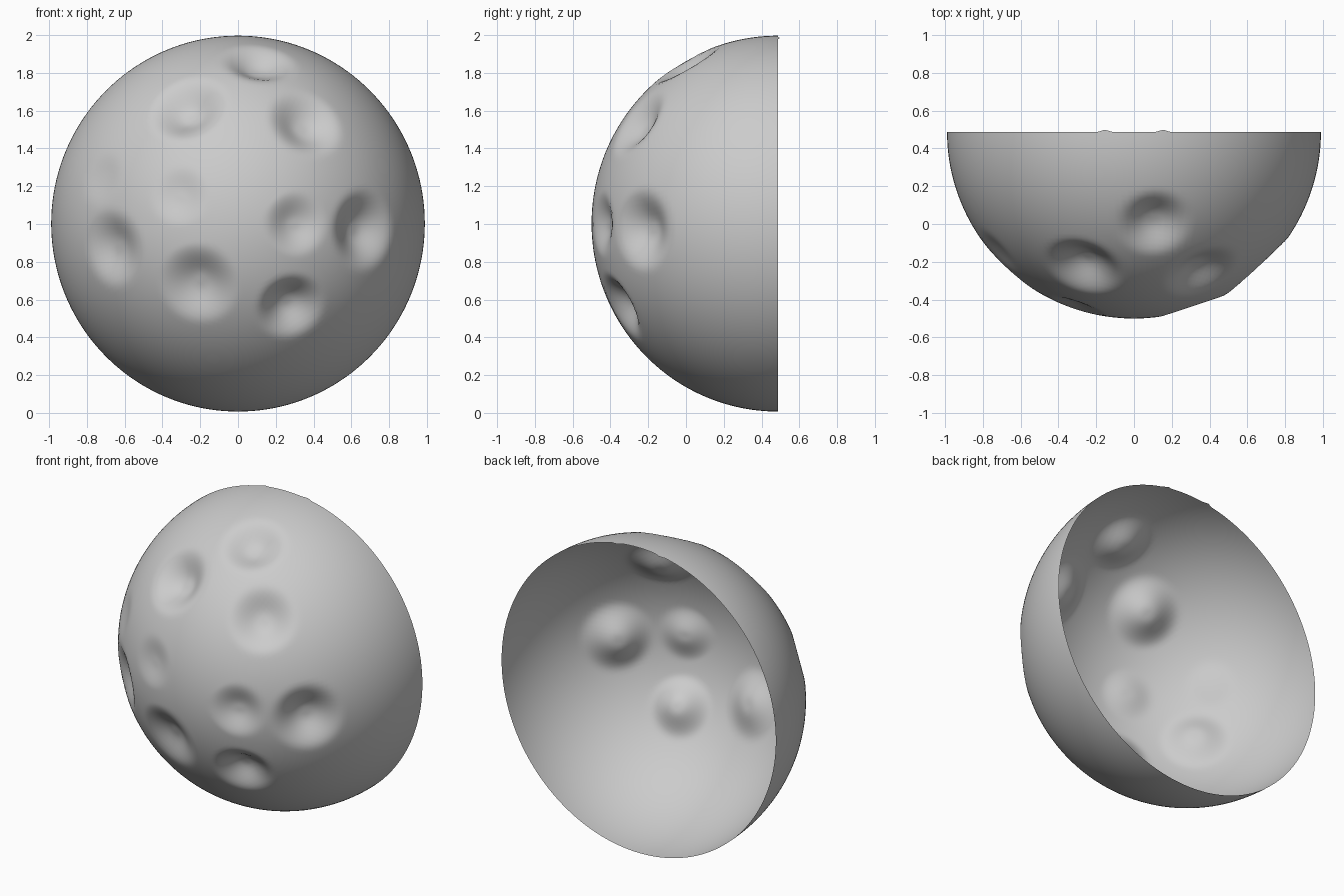
import bpy, bmesh, math
from mathutils import Vector, Matrix

if "Cube" in bpy.data.objects:
    bpy.data.objects.remove(bpy.data.objects["Cube"])

CENTRE = Vector((0, 0.487, 1.002))
RADII = Vector((0.989, 0.987, 0.995))

# Dents: front-view x, z, radius, depth
DENTS = [
    (0.11, 1.86, 0.21, 0.075),
    (-0.27, 1.62, 0.23, 0.10),
    (0.36, 1.54, 0.22, 0.075),
    (-0.31, 1.15, 0.17, 0.025),
    (-0.72, 1.24, 0.16, 0.015),
    (0.31, 1.00, 0.18, 0.05),
    (0.67, 0.97, 0.23, 0.095),
    (-0.67, 0.87, 0.22, 0.065),
    (-0.21, 0.68, 0.23, 0.07),
    (0.28, 0.56, 0.20, 0.09),
]


def dent_direction(x, z):
    """Unit direction on the front half sphere seen at x, z."""
    a, c = x / RADII.x, (z - CENTRE.z) / RADII.z
    return Vector((a, -math.sqrt(max(0, 1 - a * a - c * c)), c))


def falloff(t):
    """Bowl with a small flat floor and a soft lip."""
    s = min(1, max(0, (1 - t) / 0.88))
    return s * s * (3 - 2 * s)


dents = [(dent_direction(x, z), r, d) for x, z, r, d in DENTS]

# Open half sphere with its pole at the front
bm = bmesh.new()
bmesh.ops.create_uvsphere(bm, u_segments=160, v_segments=120, radius=1,
                          matrix=Matrix.Rotation(math.pi / 2, 4, 'X'))
bmesh.ops.delete(bm, geom=[v for v in bm.verts if v.co.y > 1e-4], context='VERTS')

# Press the dents inwards
for v in bm.verts:
    n = v.co.normalized()
    push = sum(d * falloff((n - c).length / r) for c, r, d in dents)
    p = n * (1 - push)
    v.co = CENTRE + Vector((p.x * RADII.x, p.y * RADII.y, p.z * RADII.z))
    # Two tiny nicks on the upper rim
    if n.z > 0.9 and n.y > -0.001:
        v.co.y += 0.012 * max(0, 1 - abs(abs(n.x) - 0.155) / 0.04)

for f in bm.faces:
    f.smooth = True
mesh = bpy.data.meshes.new("dented_half_shell")
bm.to_mesh(mesh)
bm.free()
obj = bpy.data.objects.new("dented_half_shell", mesh)
bpy.context.collection.objects.link(obj)
